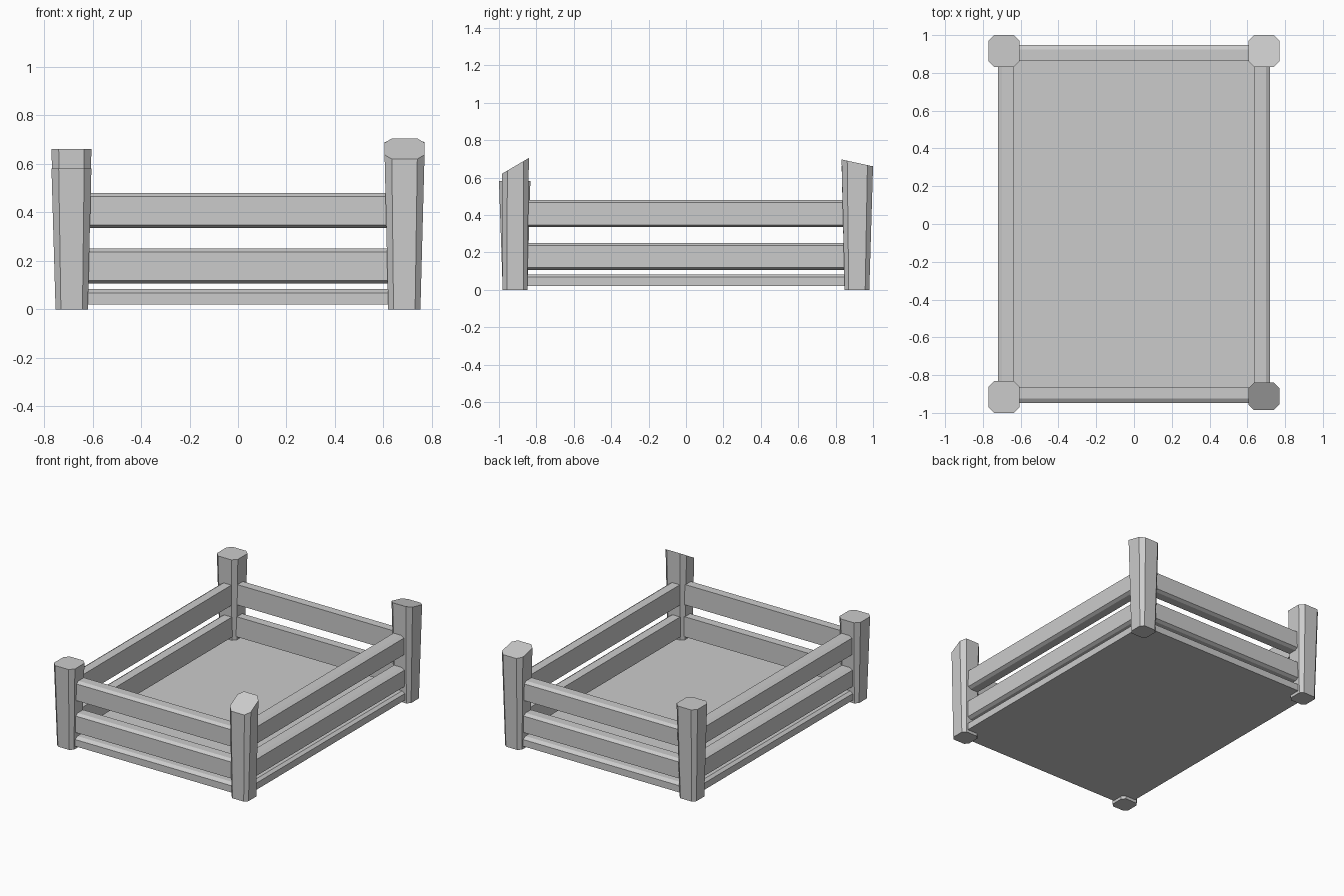
import bpy
import bmesh

cube = bpy.data.objects.get("Cube")
if cube:
    bpy.data.objects.remove(cube, do_unlink=True)

grey = bpy.data.materials.new("light_grey")
grey.use_nodes = True
colour = (0.6, 0.6, 0.6, 1)
grey.diffuse_color = colour
grey.node_tree.nodes["Principled BSDF"].inputs["Base Color"].default_value = colour


def loft(name, rings):
    """Skin a closed solid through equal-sized rings of points."""
    bm = bmesh.new()
    loops = [[bm.verts.new(p) for p in ring] for ring in rings]
    n = len(loops[0])
    for a, b in zip(loops, loops[1:]):
        for i in range(n):
            j = (i + 1) % n
            bm.faces.new((a[i], a[j], b[j], b[i]))
    bm.faces.new(loops[0])
    bm.faces.new(loops[-1])
    bmesh.ops.recalc_face_normals(bm, faces=bm.faces)
    mesh = bpy.data.meshes.new(name)
    bm.to_mesh(mesh)
    bm.free()
    mesh.materials.append(grey)
    obj = bpy.data.objects.new(name, mesh)
    bpy.context.collection.objects.link(obj)
    return obj


def rectangle(hx, hy, z):
    return [(-hx, -hy, z), (hx, -hy, z), (hx, hy, z), (-hx, hy, z)]


def octagon(x0, x1, y0, y1, c, height):
    """Rectangle with clipped corners; height gives z from y."""
    outline = [(x0 + c, y0), (x1 - c, y0), (x1, y0 + c), (x1, y1 - c),
               (x1 - c, y1), (x0 + c, y1), (x0, y1 - c), (x0, y0 + c)]
    return [(x, y, height(y)) for x, y in outline]


# Floor slab with a sloped upper edge
HX, HY = 0.72, 0.947
loft("floor", [rectangle(HX, HY, 0.02), rectangle(HX, HY, 0.068),
               rectangle(HX - 0.02, HY - 0.025, 0.083)])


# Rails with both outer edges chamfered, ends buried in the posts
def rail(name, side, along_x, z0, z1):
    outer, length = (HY, 0.69) if along_x else (HX, 0.91)
    inner, cut = outer - 0.082, outer - 0.022
    profile = [(inner, z0), (cut, z0), (outer, z0 + 0.012),
               (outer, z1 - 0.014), (cut, z1), (inner, z1)]
    rings = []
    for end in (-length, length):
        rings.append([(end, side * d, z) if along_x else (side * d, end, z)
                      for d, z in profile])
    loft(name, rings)


for level, z0, z1 in (("lower", 0.107, 0.25), ("upper", 0.335, 0.48)):
    rail(f"{level}_rail_front", -1, True, z0, z1)
    rail(f"{level}_rail_back", 1, True, z0, z1)
    rail(f"{level}_rail_left", 1, False, z0, z1)
    rail(f"{level}_rail_right", -1, False, z0, z1)

# Flared corner posts: side signs, z of the top at its outer and inner edge
posts = {
    "post_front_right": (-1, -1, 0.582, 0.582),
    "post_front_left": (1, -1, 0.62, 0.705),
    "post_back_right": (-1, 1, 0.662, 0.662),
    "post_back_left": (1, 1, 0.66, 0.697),
}
for name, (sx, sy, z_out, z_in) in posts.items():
    out_y, in_y = (0.985, 0.84) if name == "post_front_left" else (1.0, 0.832)

    def top(y):
        t = (abs(y) - in_y) / (out_y - in_y)
        return z_in + (z_out - z_in) * t

    xs = sorted((sx * 0.605, sx * 0.77))
    ys = sorted((sy * in_y, sy * out_y))
    base_xs = sorted((sx * 0.62, sx * 0.753))
    base_ys = sorted((sy * 0.848, sy * 0.98))
    loft(name, [octagon(*base_xs, *base_ys, 0.022, lambda y: 0.0),
                octagon(*xs, *ys, 0.03, top)])
